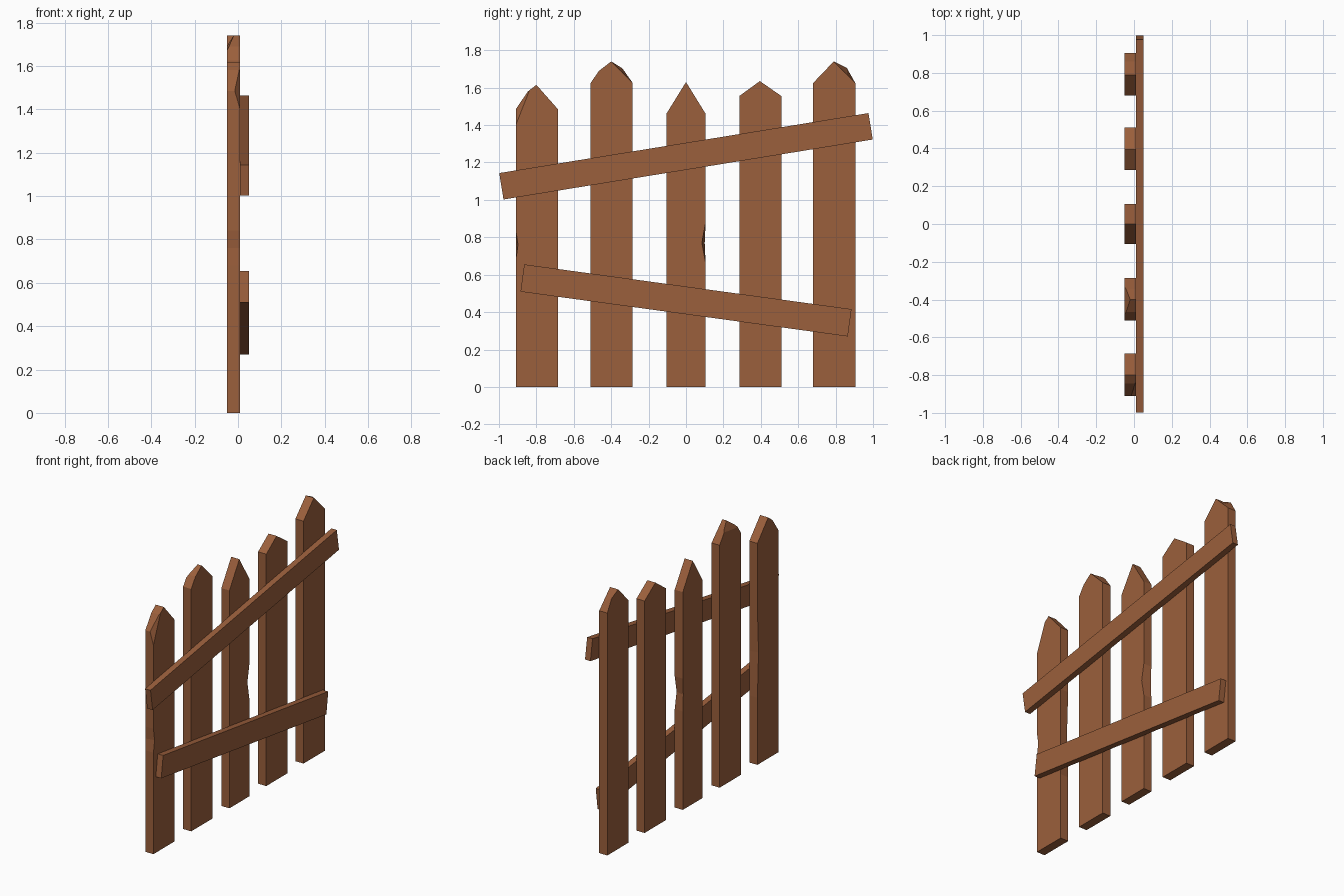
import bpy, bmesh, math
from mathutils import Vector

if "Cube" in bpy.data.objects:
    bpy.data.objects.remove(bpy.data.objects["Cube"], do_unlink=True)

wood = bpy.data.materials.new("brown wood")
wood.use_nodes = True
colour = (0.33, 0.115, 0.045, 1)
wood.diffuse_color = colour
wood.node_tree.nodes["Principled BSDF"].inputs["Base Color"].default_value = colour

FACE, BACK, RAIL = 0.01, -0.05, 0.05   # x of picket face, picket back, rail face


def finish(name, bm):
    bmesh.ops.recalc_face_normals(bm, faces=bm.faces)
    mesh = bpy.data.meshes.new(name)
    bm.to_mesh(mesh)
    bm.free()
    mesh.materials.append(wood)
    obj = bpy.data.objects.new(name, mesh)
    bpy.context.collection.objects.link(obj)


def picket(name, left, right, shoulders, peak, notches=(), bumps=(), chips=()):
    """Pointed board. notch: (side, z, half height, face depth, back depth),
    bump: (y, face z, back z) on the point, chip: three points on a cut plane."""
    # outline as (face y, face z, back y, back z), anticlockwise
    def side(y, sign):
        pts = [(y, 0, y, 0)]
        for s, z, h, f, b in notches:
            if s == sign:
                pts += [(y, z - h, y, z - h), (y - s * f, z, y - s * b, z),
                        (y, z + h, y, z + h)]
        return pts + [(y, shoulders, y, shoulders)]

    top = [(y, f, y, b) for y, f, b in bumps]
    top.append((peak[0], peak[1], peak[0], peak[1]))
    top.sort(reverse=True)
    outline = side(right, 1) + top + side(left, -1)[::-1]

    bm = bmesh.new()
    front = [bm.verts.new((FACE, p[0], p[1])) for p in outline]
    back = [bm.verts.new((BACK, p[2], p[3])) for p in outline]
    bm.faces.new(front)
    bm.faces.new(back[::-1])
    for i in range(len(outline)):
        j = (i + 1) % len(outline)
        bm.faces.new((front[i], back[i], back[j], front[j]))

    # knock off chipped corners and close them
    inside = Vector(((FACE + BACK) / 2, (left + right) / 2, 0.5))
    for chip in chips:
        a, b, c = map(Vector, chip)
        normal = (b - a).cross(c - a).normalized()
        if normal.dot(inside - a) > 0:
            normal.negate()
        bmesh.ops.bisect_plane(bm, geom=bm.verts[:] + bm.edges[:] + bm.faces[:],
                               plane_co=a, plane_no=normal, clear_outer=True)
        bmesh.ops.holes_fill(bm, edges=[e for e in bm.edges if e.is_boundary])
    finish(name, bm)


def rail(name, z, length, height, angle):
    bm = bmesh.new()
    bmesh.ops.create_cube(bm, size=1)
    c, s = math.cos(angle), math.sin(angle)
    for v in bm.verts:
        y, h = v.co.y * length, v.co.z * height
        v.co = ((FACE + RAIL) / 2 + v.co.x * (RAIL - FACE), y * c - h * s, z + y * s + h * c)
    finish(name, bm)


# Pickets from the front end to the back end
picket("picket_1", -0.91, -0.685, 1.485, (-0.8, 1.615),
       notches=[(-1, 0.76, 0.08, 0.012, 0), (1, 0.75, 0.3, 0, 0.012)],
       bumps=[(-0.845, 1.58, 1.58)],
       chips=[((FACE, -0.91, 1.4), (-0.015, -0.91, 1.485), (FACE, -0.845, 1.565))])
picket("picket_2", -0.51, -0.285, 1.625, (-0.4, 1.74),
       bumps=[(-0.465, 1.69, 1.69), (-0.345, 1.685, 1.71)],
       chips=[((BACK, -0.35, 1.69), (-0.02, -0.4, 1.74), (BACK, -0.46, 1.675))])
picket("picket_3", -0.105, 0.105, 1.46, (0, 1.63),
       notches=[(1, 0.77, 0.11, 0.02, 0.005)])
picket("picket_4", 0.285, 0.51, 1.555, (0.395, 1.635))
picket("picket_5", 0.68, 0.905, 1.625, (0.79, 1.74), bumps=[(0.86, 1.67, 1.705)])

# Crooked cross rails
rail("upper_rail", 1.233, 2.0, 0.143, 0.161)
rail("lower_rail", 0.4625, 1.766, 0.147, -0.136)
